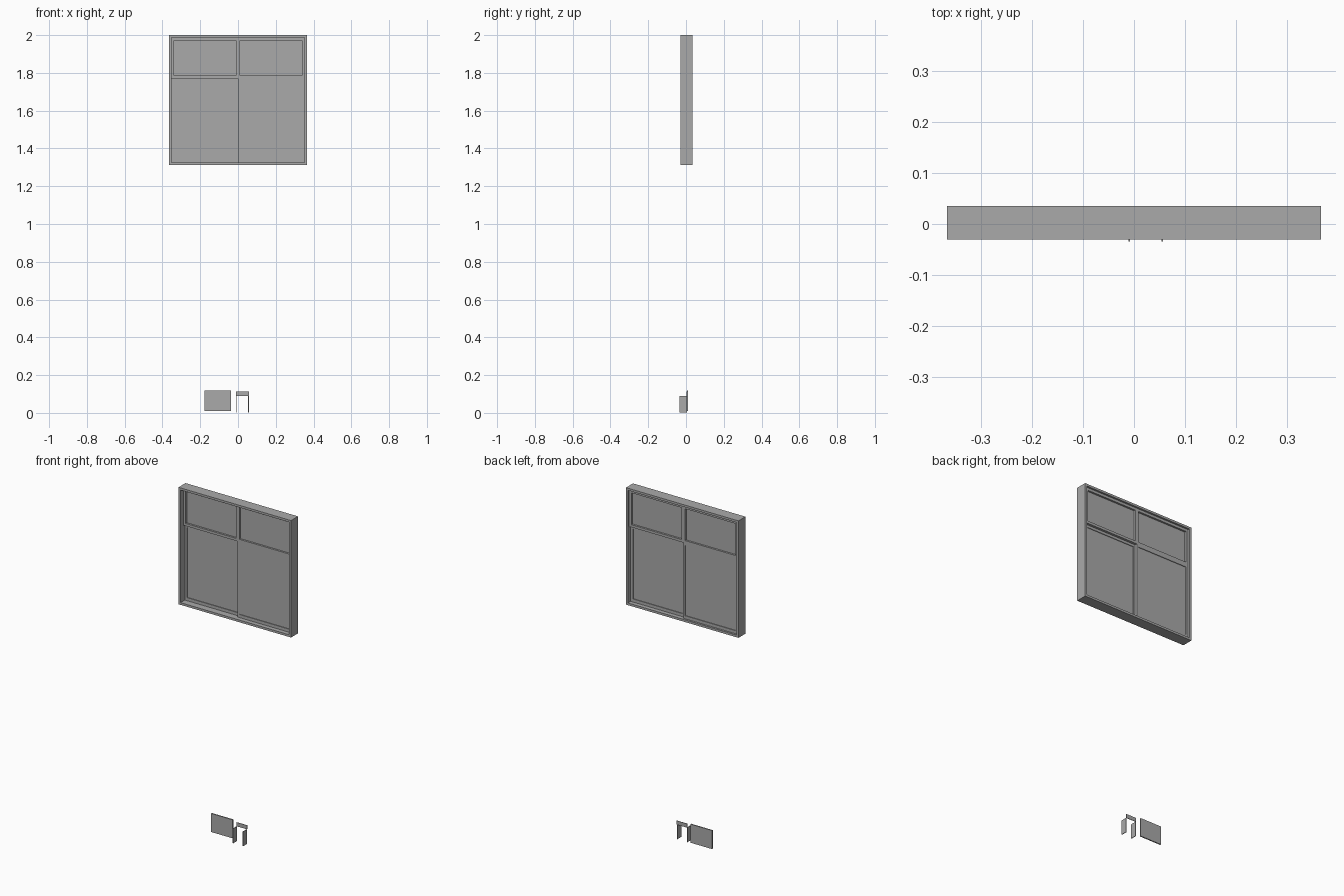
import bpy
import bmesh
from mathutils import Matrix, Vector

cube = bpy.data.objects.get("Cube")
if cube:
    bpy.data.objects.remove(cube, do_unlink=True)

grey = bpy.data.materials.new("plain grey")
grey.use_nodes = True
grey.diffuse_color = (0.4, 0.4, 0.4, 1)
grey.node_tree.nodes["Principled BSDF"].inputs["Base Color"].default_value = (0.4, 0.4, 0.4, 1)


def finish(name, bm):
    bmesh.ops.recalc_face_normals(bm, faces=bm.faces)
    mesh = bpy.data.meshes.new(name)
    bm.to_mesh(mesh)
    bm.free()
    mesh.materials.append(grey)
    obj = bpy.data.objects.new(name, mesh)
    bpy.context.collection.objects.link(obj)
    return obj


def box(name, x, y, z):
    """Box spanning the given (low, high) ranges."""
    bm = bmesh.new()
    size = Vector((x[1] - x[0], y[1] - y[0], z[1] - z[0]))
    mid = Vector((sum(x), sum(y), sum(z))) / 2
    bmesh.ops.create_cube(bm, size=1, matrix=Matrix.Translation(mid) @ Matrix.Diagonal(size).to_4x4())
    return finish(name, bm)


def ring(name, x, y, z, inner_x, inner_z):
    """Rectangular frame: outer and inner loops, joined front and back."""
    bm = bmesh.new()

    def loop(xs, depth, zs):
        corners = ((0, 0), (1, 0), (1, 1), (0, 1))
        return [bm.verts.new((xs[i], depth, zs[j])) for i, j in corners]

    loops = [loop(x, y[0], z), loop(inner_x, y[0], inner_z),
             loop(inner_x, y[1], inner_z), loop(x, y[1], z)]
    for a, b in zip(loops, loops[1:] + loops[:1]):
        for i in range(4):
            j = (i + 1) % 4
            bm.faces.new((a[i], a[j], b[j], b[i]))
    return finish(name, bm)


# Outer window frame
outer_x, outer_z = (-0.366, 0.366), (1.312, 2.0)
ring("outer_frame", outer_x, (-0.03, 0.035), outer_z, (-0.353, 0.353), (1.325, 1.987))

# Four sashes: the lower pair slides in a back and a front track
transom = 1.77
full, front_track, back_track = (-0.004, 0.024), (-0.004, 0.010), (0.010, 0.024)
sashes = {
    "upper_right": (-1, full, (transom, 1.987), (1.785, 1.972)),
    "upper_left": (1, full, (transom, 1.987), (1.785, 1.972)),
    "lower_right": (-1, back_track, (1.325, transom), (1.343, 1.755)),
    "lower_left": (1, front_track, (1.325, transom), (1.343, 1.755)),
}
for name, (side, depth, z, glass_z) in sashes.items():
    x = sorted((0, side * 0.353))
    glass_x = sorted((side * 0.011, side * 0.338))
    ring(name + "_sash", x, depth, z, glass_x, glass_z)
    middle = sum(depth) / 2
    box(name + "_pane", glass_x, (middle - 0.003, middle + 0.003), glass_z)

# Loose flat panel at the base
box("base_panel", (-0.177, -0.037), (0.004, 0.011), (0.01, 0.119))

# Thin bracket: two side plates and a top strip
for name, x in (("right", -0.011), ("left", 0.054)):
    box(name + "_bracket_plate", (x, x + 0.003), (-0.034, 0.004), (0.003, 0.089))
box("bracket_top_strip", (-0.011, 0.057), (0.002, 0.005), (0.089, 0.112))
